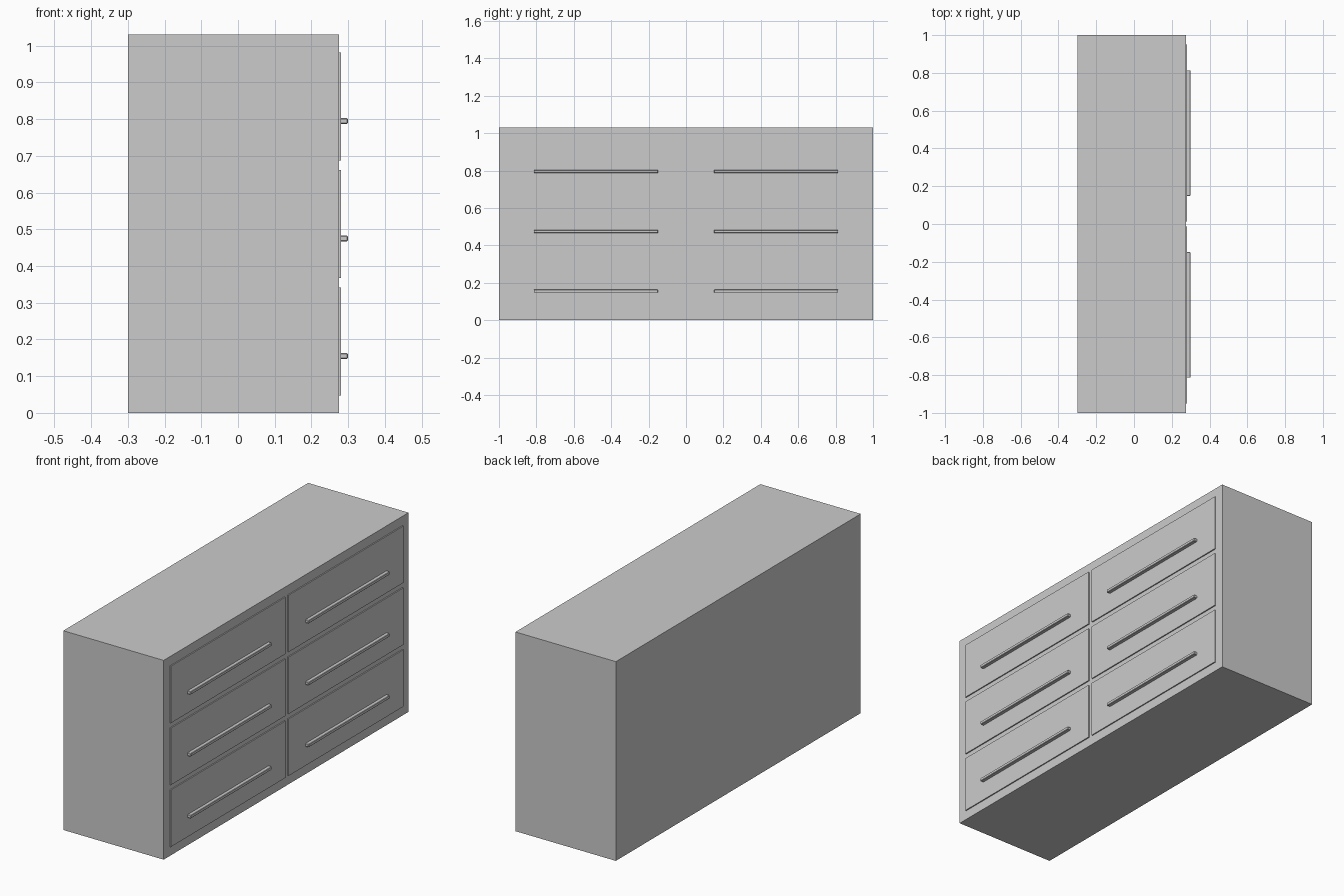
import bpy

if "Cube" in bpy.data.objects:
    bpy.data.objects.remove(bpy.data.objects["Cube"])


def box(name, x, y, z, bevel=0.0):
    """Axis-aligned box given as (min, max) ranges."""
    bpy.ops.mesh.primitive_cube_add(size=1, location=[sum(r) / 2 for r in (x, y, z)])
    ob = bpy.context.object
    ob.name = name
    ob.scale = [r[1] - r[0] for r in (x, y, z)]
    bpy.ops.object.transform_apply(location=False, rotation=False, scale=True)
    if bevel:
        mod = ob.modifiers.new("Bevel", 'BEVEL')
        mod.width = bevel
        mod.segments = 1
    return ob


# Cabinet body
box("cabinet_body", (-0.299, 0.275), (-1, 1), (0, 1.03))

# Two columns of three drawers, each with a long bar handle
for side, label in ((-1, "left"), (1, "right")):
    for row in range(3):
        z = 0.195 + 0.32 * row
        y = side * 0.4815
        box(f"drawer_front_{label}_{row + 1}", (0.255, 0.281),
            (y - 0.4685, y + 0.4685), (z - 0.147, z + 0.147))
        box(f"drawer_handle_{label}_{row + 1}", (0.277, 0.299),
            (y - 0.332, y + 0.332), (z - 0.048, z - 0.032), 0.002)
